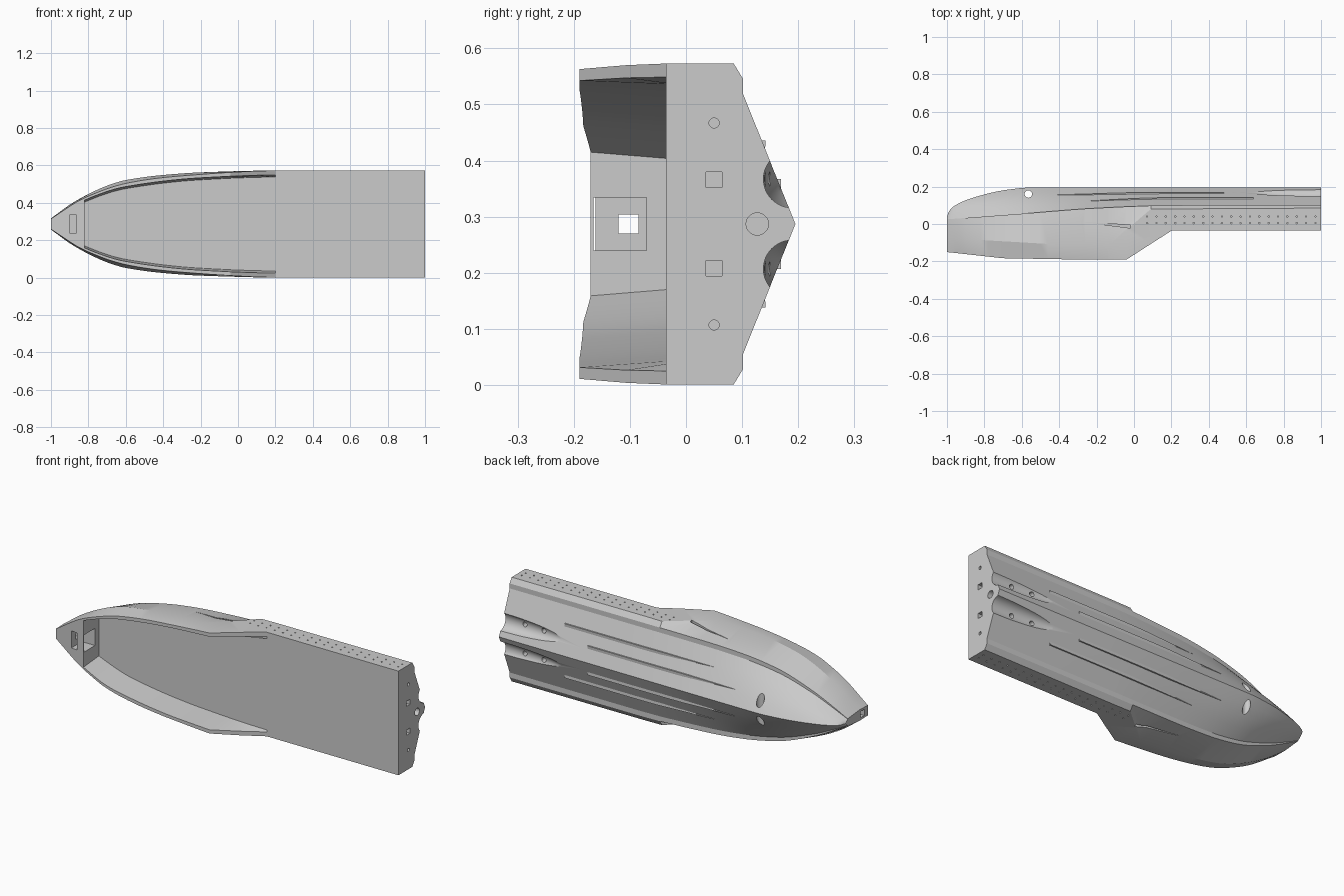
import bpy, bmesh, math
from mathutils import Matrix, Vector

if "Cube" in bpy.data.objects:
    bpy.data.objects.remove(bpy.data.objects["Cube"])

ZC = 0.287  # centre plane of the hull (beam runs along z)


def curve(pts, smooth=True):
    """Interpolating function through (x, value) points, linear or monotone cubic."""
    xs, vs = zip(*pts)
    d = [(vs[i + 1] - vs[i]) / (xs[i + 1] - xs[i]) for i in range(len(xs) - 1)]
    m = [d[0]] + [2 * a * b / (a + b) if a * b > 0 else 0 for a, b in zip(d, d[1:])] + [d[-1]]

    def f(x):
        i = 0
        while i < len(d) - 1 and x > xs[i + 1]:
            i += 1
        h = xs[i + 1] - xs[i]
        t = min(max((x - xs[i]) / h, 0), 1)
        if not smooth:
            return vs[i] + (vs[i + 1] - vs[i]) * t
        return ((2*t**3 - 3*t*t + 1) * vs[i] + (t**3 - 2*t*t + t) * h * m[i]
                + (3*t*t - 2*t**3) * vs[i + 1] + (t**3 - t*t) * h * m[i + 1])
    return f


# Hull lines: y heights and half-beams along x
keel_y = curve([(-1, .04), (-.985, .075), (-.95, .103), (-.9, .127), (-.8, .158), (-.7, .18), (-.55, .195), (1, .195)])
chine_y = curve([(-1, .025), (-.6, .055), (-.2, .085), (.2, .10), (1, .102)])
chine_w = curve([(-1, .02), (-.9, .075), (-.8, .125), (-.6, .198), (-.4, .233), (-.2, .248), (.2, .258), (1, .258)])
knuckle_y = curve([(-1, -.075), (-.4, -.11), (-.13, -.11), (.09, .08), (1, .085)], False)
knuckle_w = curve([(-1, .03), (-.97, .052), (-.9, .103), (-.8, .16), (-.7, .205), (-.6, .235), (-.4, .262),
                   (-.2, .276), (.2, .286), (1, .286)])
gun_y = curve([(-1, -.15), (-.7, -.183), (-.3, -.19), (-.04, -.19), (.2, -.036), (1, -.036)], False)
gun_w = curve([(-1, .028), (-.82, .14), (-.6, .217), (-.4, .248), (-.2, .265), (-.04, .276), (.2, .286), (1, .286)])
inner_w = curve([(-1, .02), (-.82, .128), (-.6, .2), (-.2, .247), (.2, .262), (1, .262)])
bulge = curve([(-1, .004), (-.8, .014), (-.5, .008), (-.2, 0), (1, 0)])
DECK_Y, BULKHEAD = -.036, -.82


def section(x, fore):
    ci = chine_w(x) * .895
    ky, cy = keel_y(x), chine_y(x)
    b = bulge(x)
    half = [(ky, 0)]
    half += [(ky + (cy - ky) * t + b * 4 * t * (1 - t), ci * t) for t in (.25, .5, .75)]
    half += [(cy, ci), (cy, chine_w(x)), (knuckle_y(x), knuckle_w(x)), (gun_y(x), gun_w(x)), (gun_y(x), inner_w(x))]
    floor = gun_y(x) if fore else DECK_Y
    fw = inner_w(x) * .9 if fore else inner_w(x) - .011
    half += [(floor, fw), (floor, 0)]
    ring = half + [(y, -w) for y, w in half[-2:0:-1]]
    return [Vector((x, y, ZC + w)) for y, w in ring]


def loft(bm, rings):
    vs = [[bm.verts.new(p) for p in r] for r in rings]
    n = len(vs[0])
    for a, b in zip(vs, vs[1:]):
        for i in range(n):
            bm.faces.new((a[i], a[(i + 1) % n], b[(i + 1) % n], b[i]))
    bm.faces.new(vs[0])
    bm.faces.new(vs[-1][::-1])


def finish(name, bm):
    bmesh.ops.recalc_face_normals(bm, faces=bm.faces)
    me = bpy.data.meshes.new(name)
    bm.to_mesh(me)
    bm.free()
    ob = bpy.data.objects.new(name, me)
    bpy.context.collection.objects.link(ob)
    return ob


def box(bm, lo, hi):
    lo, hi = Vector(lo), Vector(hi)
    bmesh.ops.create_cube(bm, size=1, matrix=Matrix.Translation((lo + hi) / 2) @ Matrix.Diagonal((*(hi - lo), 1)))


def cyl(bm, c, axis, r, depth, seg=20):
    rot = Vector((0, 0, 1)).rotation_difference(Vector(axis)).to_matrix().to_4x4()
    bmesh.ops.create_cone(bm, cap_ends=True, segments=seg, radius1=r, radius2=r, depth=depth,
                          matrix=Matrix.Translation(c) @ rot)


# Main hull with foredeck, bulwarks and flat cockpit deck
xs = sorted({-1, -.99, -.98, -.965, -.95, -.925, -.13, -.04, .09, .2, .3, .5, .75, 1,
             *[round(-.9 + .04 * i, 3) for i in range(20)]})
rings = [section(x, True) for x in xs if x < BULKHEAD - .001]
rings += [section(BULKHEAD, True)]
rings += [section(BULKHEAD, False)]
rings += [section(x, False) for x in xs if x > BULKHEAD + .001]
bm = bmesh.new()
loft(bm, rings)
bmesh.ops.remove_doubles(bm, verts=bm.verts, dist=1e-5)
hull = finish("hull", bm)

# Cutters, first pass: propeller tunnels and bow compartment
bm = bmesh.new()
for s in (-1, 1):
    bmesh.ops.create_uvsphere(bm, u_segments=48, v_segments=24, radius=1,
                              matrix=Matrix.Translation((1, .189, ZC + s * .08)) @ Matrix.Diagonal((.41, .051, .051, 1)))
box(bm, (-.9, -.165, ZC - .047), (-.8, -.07, ZC + .047))
cut_a = finish("tunnel_cutter", bm)

# Second pass: bow opening, thruster bore, transom and side holes, vents
bm = bmesh.new()
box(bm, (-1.05, -.12, ZC - .017), (-.87, -.085, ZC + .017))
cyl(bm, (-.565, .16, ZC), (0, 0, 1), .02, .6)
cyl(bm, (1, .127, ZC), (1, 0, 0), .02, .3)
for s in (-1, 1):
    cyl(bm, (1, .05, ZC + s * .18), (1, 0, 0), .009, .1)
    box(bm, (.95, .036, ZC + s * .079 - .014), (1.05, .064, ZC + s * .079 + .014))
    for x in (.76, .88):
        cyl(bm, (x, .16, ZC + s * .08), (0, 1, 0), .013, .1)
    for y in (.005, .04):
        for i in range(19):
            cyl(bm, (.07 + .05 * i, y, ZC + s * .29), (0, 0, 1), .004, .03, 8)
    # side vent wedge
    tri = [(-.28, .012), (-.02, -.006), (-.02, -.022)]
    loft(bm, [[Vector((x, y, ZC + s * w)) for x, y in tri] for w in (.254, .31)])
cut_b = finish("hole_cutter", bm)

bpy.context.view_layer.objects.active = hull
for c in (cut_a, cut_b):
    c.hide_render = True
    mod = hull.modifiers.new(c.name, 'BOOLEAN')
    mod.operation, mod.solver, mod.object = 'DIFFERENCE', 'EXACT', c
    bpy.ops.object.modifier_apply(modifier=mod.name)
for c in (cut_a, cut_b):
    bpy.data.objects.remove(c)


# Spray strakes on the bottom
def bottom(x, w):
    t = w / (chine_w(x) * .895)
    return keel_y(x) + (chine_y(x) - keel_y(x)) * t + bulge(x) * 4 * t * (1 - t)


def strake(name, s, w, x0, x1):
    bm = bmesh.new()
    rings = []
    for i in range(15):
        t = i / 14
        x = x0 + (x1 - x0) * t
        k = min(1, .08 + t * 2.5)
        a, b = w - .011 * k, w + .007 * k
        pts = [(bottom(x, a) - .001, a), (bottom(x, a), b), (bottom(x, b) - .002, b)]
        rings.append([Vector((x, y, ZC + s * v)) for y, v in pts])
    loft(bm, rings)
    return finish(name, bm)


for s, side in ((-1, "port"), (1, "starboard")):
    strake("inner_strake_" + side, s, .073, -.41, .48)
    strake("outer_strake_" + side, s, .142, -.26, .64)

# Smooth shading with sharp creases
for ob in bpy.data.objects:
    ob.select_set(ob.type == 'MESH')
bpy.context.view_layer.objects.active = hull
bpy.ops.object.shade_smooth_by_angle(angle=math.radians(20))
